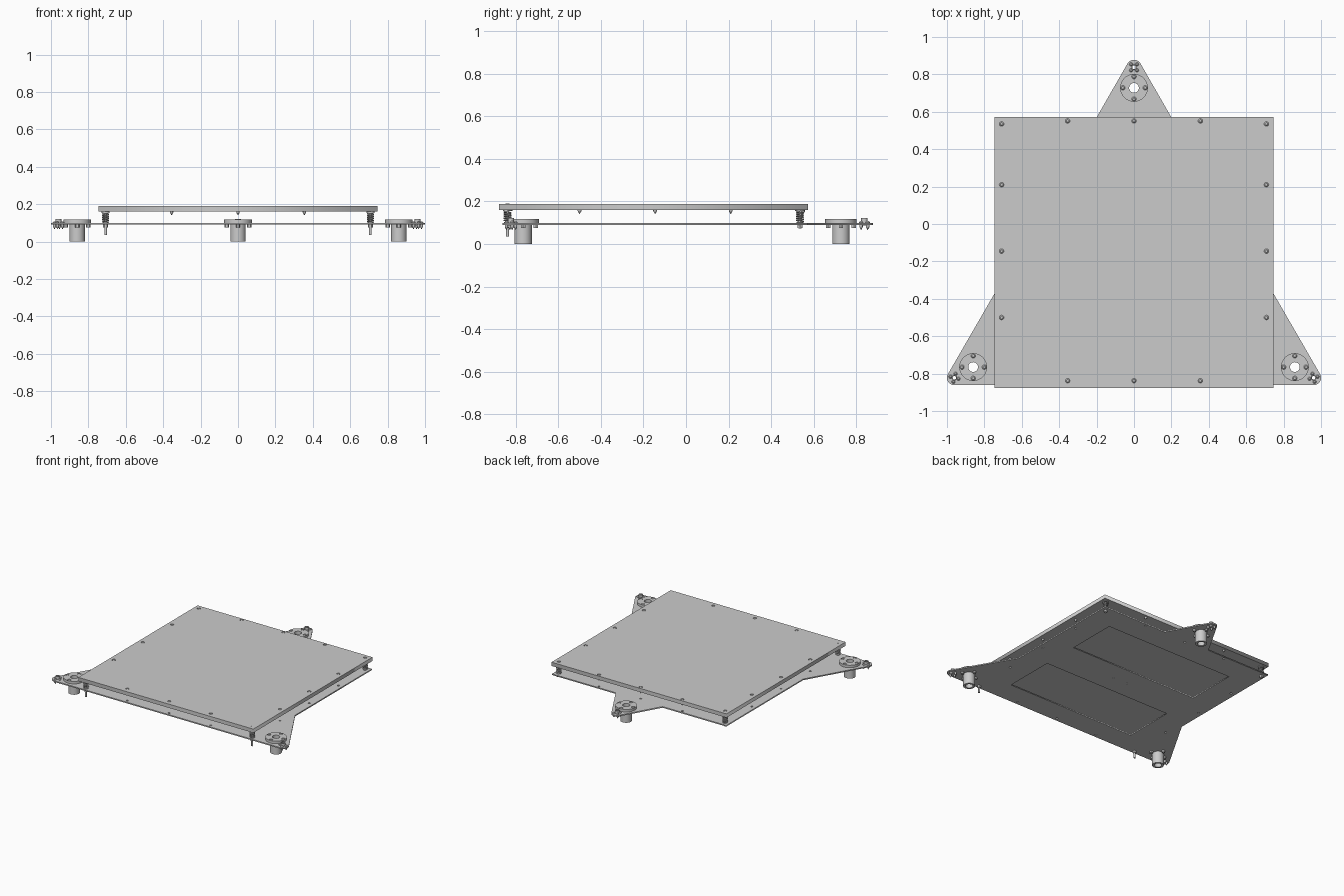
import bpy, bmesh
from math import sin, cos, pi, radians

if "Cube" in bpy.data.objects:
    bpy.data.objects.remove(bpy.data.objects["Cube"])

grey = bpy.data.materials.new("plain_grey")
grey.use_nodes = True
grey.diffuse_color = (0.6, 0.6, 0.6, 1)
grey.node_tree.nodes["Principled BSDF"].inputs["Base Color"].default_value = (0.6, 0.6, 0.6, 1)

PLATE_LO, PLATE_HI = 0.09, 0.099
BED_LO, BED_HI = 0.16, 0.189
FLANGE_HI = 0.118


def link(name, data):
    ob = bpy.data.objects.new(name, data)
    bpy.context.collection.objects.link(ob)
    data.materials.append(grey)
    return ob


def select_only(ob):
    bpy.ops.object.select_all(action='DESELECT')
    ob.select_set(True)
    bpy.context.view_layer.objects.active = ob


def lathe(name, profile, places, segs=20, closed=False):
    """Turn an (r, z) profile around z at each (x, y) place."""
    bm = bmesh.new()
    for x, y in places:
        rings = []
        for r, z in profile:
            rings.append([bm.verts.new((x + r * cos(2 * pi * i / segs),
                                        y + r * sin(2 * pi * i / segs), z))
                          for i in range(segs)])
        pairs = list(zip(rings, rings[1:]))
        if closed:
            pairs.append((rings[-1], rings[0]))
        for a, b in pairs:
            for i in range(segs):
                j = (i + 1) % segs
                bm.faces.new((a[i], a[j], b[j], b[i]))
    bmesh.ops.remove_doubles(bm, verts=bm.verts, dist=1e-5)
    bmesh.ops.recalc_face_normals(bm, faces=bm.faces)
    me = bpy.data.meshes.new(name)
    bm.to_mesh(me)
    bm.free()
    ob = link(name, me)
    select_only(ob)
    bpy.ops.object.shade_smooth_by_angle(angle=radians(35))


def rod(name, r, lo, hi, places, segs=16, tip=0.0):
    """Solid round bar, with an optional cone tip below it."""
    lathe(name, [(0, lo - tip), (r, lo), (r, hi), (0, hi)], places, segs)


def tube(name, r_in, r_out, lo, hi, places, segs=32):
    lathe(name, [(r_in, lo), (r_out, lo), (r_out, hi), (r_in, hi)],
          places, segs, closed=True)


def sunk_heads(name, top, depth, places):
    """Countersunk screw heads sitting in holes."""
    lathe(name, [(0, top - depth), (0.0125, top - depth), (0.0125, top - 0.006),
                 (0.007, top - 0.001), (0, top - 0.001)], places, 16)


def sheet(name, loops, lo, hi):
    """Flat part filled between outlines and holes, then given thickness."""
    curve = bpy.data.curves.new(name, 'CURVE')
    curve.dimensions = '2D'
    curve.fill_mode = 'BOTH'
    curve.extrude = (hi - lo) / 2
    for loop in loops:
        sp = curve.splines.new('POLY')
        sp.points.add(len(loop) - 1)
        for p, (x, y) in zip(sp.points, loop):
            p.co = (x, y, 0, 1)
        sp.use_cyclic_u = True
    ob = link(name, curve)
    ob.location.z = (hi + lo) / 2
    select_only(ob)
    bpy.ops.object.convert(target='MESH')


def arc(cx, cy, r, a0, a1, n):
    return [(cx + r * cos(radians(a0 + (a1 - a0) * i / n)),
             cy + r * sin(radians(a0 + (a1 - a0) * i / n))) for i in range(n + 1)]


def circles(places, r, n=16):
    return [arc(x, y, r, 0, 360 - 360 / n, n - 1) for x, y in places]


def rect(x, y0, y1):
    return [(-x, y0), (x, y0), (x, y1), (-x, y1)]


def mirrored(points):
    return [(s * x, y) for x, y in points for s in ((1, -1) if x else (1,))]


def around(centres, r, starts):
    """Four points around each centre, from its own start angle."""
    return [p for (x, y), a in zip(centres, starts) for p in arc(x, y, r, a, a + 270, 3)]


# Layout of the fixing points
nuts = [(0, 0.728), (0.86, -0.765), (-0.86, -0.765)]
lobes = [(0, 0.838), (0.96, -0.822), (-0.96, -0.822)]
back_corners = mirrored([(0.708, 0.535)])
front_corners = mirrored([(0.708, -0.838)])
edge_screws = mirrored([(0.708, 0.21), (0.708, -0.145), (0.708, -0.5),
                        (0, 0.551), (0.355, 0.551), (0, -0.838), (0.355, -0.838)])
flange_screws = around(nuts, 0.06, (0, 0, 0))
lobe_screws = around(lobes, 0.022, (45, 15, 75))

# Carrier plate: three-armed outline with two large windows and small holes
right_side = (arc(0.96, -0.822, 0.04, -90, 30, 8)
              + [(0.742, -0.365), (0.742, 0.57), (0.2, 0.57)]
              + arc(0, 0.838, 0.04, 30, 90, 5))
outline = right_side + [(-x, y) for x, y in reversed(right_side[:-1])]
windows = [rect(0.545, -0.007, 0.38), rect(0.545, -0.685, -0.293)]
sheet("carrier_plate", [outline] + windows + circles(nuts, 0.035, 24) + circles(lobes, 0.011)
      + circles(edge_screws, 0.008) + circles(mirrored([(0.06, -0.15)]), 0.005),
      PLATE_LO, PLATE_HI)

# Bed slab with countersunk screws
bed_screws = edge_screws + back_corners
sheet("bed", [rect(0.745, -0.878, 0.572)] + circles(bed_screws, 0.0125), BED_LO, BED_HI)
sunk_heads("bed_screw_heads", BED_HI, BED_HI - BED_LO, bed_screws)
rod("bed_screw_tips", 0.009, 0.155, BED_LO + 0.005, edge_screws, 12, 0.015)
rod("corner_pin_caps", 0.01, BED_HI - 0.002, BED_HI + 0.0003, front_corners)

# Levelling corners: washers, springs, bolts and lock nuts
corners = back_corners + front_corners
tube("spring_washers", 0.007, 0.022, BED_LO - 0.006, BED_LO, corners, 20)
tube("spring_seats", 0.007, 0.016, PLATE_HI, PLATE_HI + 0.005, corners, 20)
rod("lock_nuts", 0.013, 0.075, PLATE_LO, corners, 6)
rod("back_bolts", 0.007, 0.072, BED_LO, back_corners)
rod("front_bolts", 0.007, 0.035, BED_LO, front_corners)
turns, steps = 5, 18
for i, (x, y) in enumerate(corners):
    coil = bpy.data.curves.new("spring", 'CURVE')
    coil.dimensions = '3D'
    coil.bevel_depth = 0.0035
    coil.bevel_resolution = 2
    coil.use_fill_caps = True
    sp = coil.splines.new('POLY')
    sp.points.add(turns * steps)
    for k, p in enumerate(sp.points):
        t = 2 * pi * k / steps
        p.co = (x + 0.016 * cos(t), y + 0.016 * sin(t),
                0.104 + 0.049 * k / (turns * steps), 1)
    select_only(link("spring_%d" % (i + 1), coil))
    bpy.ops.object.convert(target='MESH')

# Drive nuts: bored barrel below, flange above with four sunk screws
tube("drive_nut_barrels", 0.026, 0.041, 0, PLATE_HI, nuts, 40)
for i, nut in enumerate(nuts):
    screws = flange_screws[4 * i:4 * i + 4]
    sheet("drive_nut_flange_%d" % (i + 1), circles([nut], 0.074, 48)
          + circles([nut], 0.026, 40) + circles(screws, 0.0125), PLATE_HI, FLANGE_HI)
sunk_heads("flange_screw_heads", FLANGE_HI, FLANGE_HI - PLATE_HI, flange_screws)
rod("flange_screw_nuts", 0.012, 0.076, PLATE_LO, flange_screws, 6)

# Arm-tip collars with four small button screws each
tube("tip_collars", 0.009, 0.015, PLATE_LO - 0.004, 0.122, lobes, 24)
lathe("tip_screw_heads", [(0, PLATE_HI), (0.01, PLATE_HI), (0.01, PLATE_HI + 0.003),
                          (0.005, PLATE_HI + 0.008), (0, PLATE_HI + 0.008)], lobe_screws, 12)
rod("tip_screw_points", 0.008, 0.08, PLATE_LO, lobe_screws, 12, 0.015)
